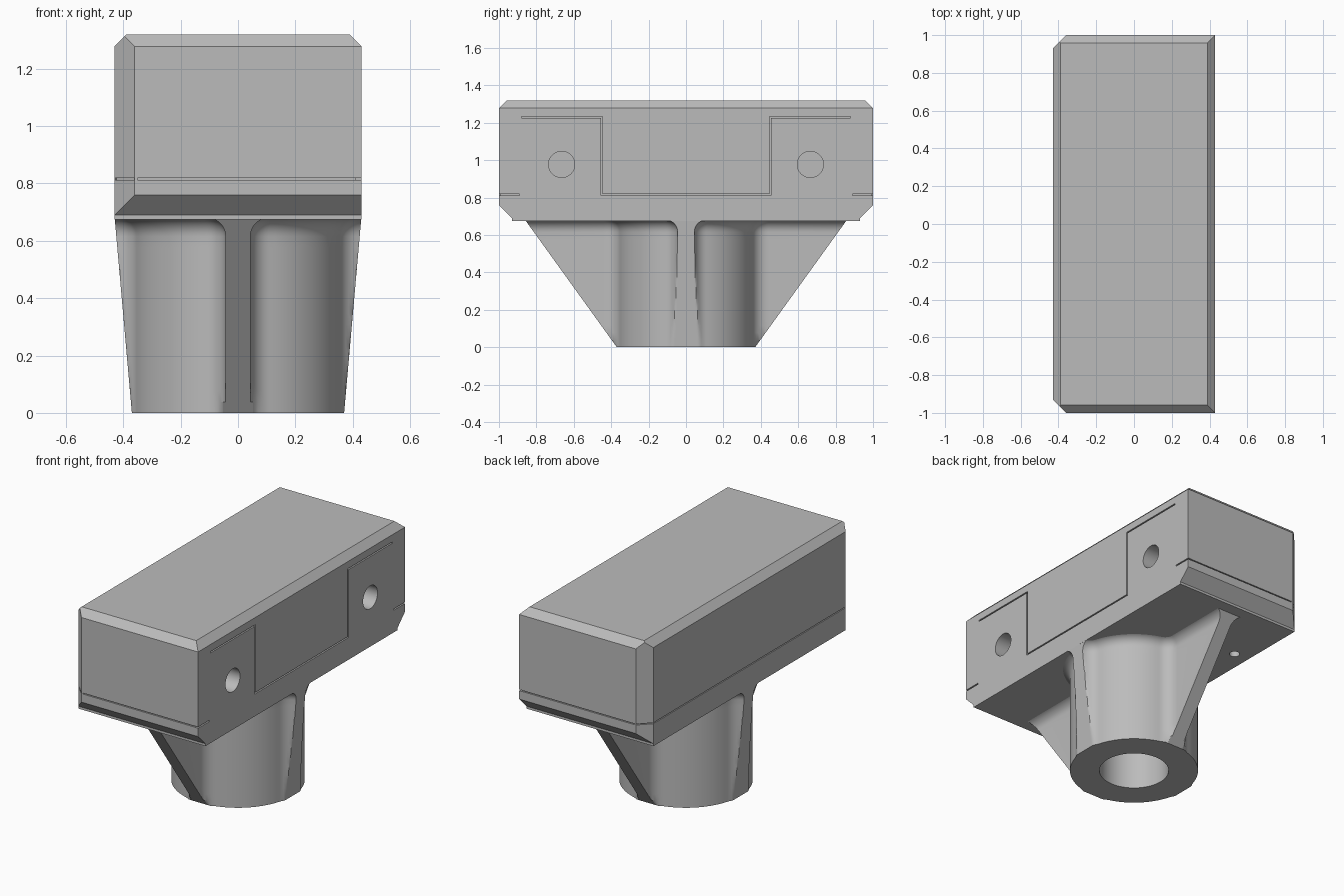
import bpy, bmesh, math
from mathutils import Matrix, Vector

if "Cube" in bpy.data.objects:
    bpy.data.objects.remove(bpy.data.objects["Cube"])

grey = bpy.data.materials.new("plain_grey")
grey.diffuse_color = (0.5, 0.5, 0.5, 1)
grey.use_nodes = True
grey.node_tree.nodes["Principled BSDF"].inputs["Base Color"].default_value = grey.diffuse_color


def finish(bm, name):
    bmesh.ops.recalc_face_normals(bm, faces=bm.faces)
    me = bpy.data.meshes.new(name)
    bm.to_mesh(me)
    bm.free()
    me.materials.append(grey)
    ob = bpy.data.objects.new(name, me)
    bpy.context.collection.objects.link(ob)
    return ob


def add_box(bm, x0, x1, y0, y1, z0, z1, turn=0):
    m = (Matrix.Translation(((x0 + x1) / 2, (y0 + y1) / 2, (z0 + z1) / 2))
         @ Matrix.Rotation(turn, 4, 'Z')
         @ Matrix.Diagonal((x1 - x0, y1 - y0, z1 - z0, 1)))
    bmesh.ops.create_cube(bm, size=1, matrix=m)


def add_cylinder(bm, centre, r, depth, axis='Z', n=48):
    m = Matrix.Translation(centre)
    if axis == 'X':
        m = m @ Matrix.Rotation(math.pi / 2, 4, 'Y')
    bmesh.ops.create_cone(bm, cap_ends=True, segments=n, radius1=r, radius2=r,
                          depth=depth, matrix=m)


def cut(ob, bm):
    cutter = finish(bm, ob.name + "_cutter")
    cutter.hide_render = True
    mod = ob.modifiers.new("cut", 'BOOLEAN')
    mod.operation, mod.solver, mod.use_self = 'DIFFERENCE', 'EXACT', True
    mod.object = cutter
    bpy.context.view_layer.objects.active = ob
    bpy.ops.object.modifier_apply(modifier="cut")
    bpy.data.objects.remove(cutter)


def smooth(ob):
    bpy.ops.object.select_all(action='DESELECT')
    ob.select_set(True)
    bpy.context.view_layer.objects.active = ob
    bpy.ops.object.shade_smooth_by_angle(angle=math.radians(30))


# Head block: a cube with its corners sliced off
bm = bmesh.new()
add_box(bm, -0.43, 0.43, -1, 1, 0.69, 1.32)
slices = []
for s in (-1, 1):
    slices += [((s * 0.43, 0, 1.278), (s, 0, 1)),      # top long edges
               ((0, s, 1.278), (0, s, 1)),             # top short edges
               ((-0.36, s, 0), (-1, s, 0)),            # rear upright edges
               ((0, s, 0.76), (0, s, -1))]             # bottom short edges
for co, no in slices:
    r = bmesh.ops.bisect_plane(bm, geom=bm.verts[:] + bm.edges[:] + bm.faces[:],
                               plane_co=co, plane_no=Vector(no).normalized(),
                               clear_outer=True)
    edges = [e for e in r['geom_cut'] if isinstance(e, bmesh.types.BMEdge)]
    bmesh.ops.contextual_create(bm, geom=edges)
head = finish(bm, "head_block")

# Seam grooves, side sockets
bm = bmesh.new()
SX, SZ, G = 0.41, 0.815, 0.004
add_box(bm, SX, 0.5, -0.45, 0.45, SZ - G, SZ + G)
add_box(bm, -0.5, -0.422, -0.92, 0.92, SZ - 0.003, SZ + 0.003)
for s in (-1, 1):
    def span(a, b):
        return sorted((s * a, s * b))
    add_box(bm, SX, 0.5, *span(0.446, 0.454), SZ - G, 1.234)
    add_box(bm, SX, 0.5, *span(0.45, 0.88), 1.226, 1.234)
    add_box(bm, SX, 0.5, *span(0.89, 1.1), SZ - G, SZ + G)
    add_box(bm, -0.35, 0.45, *span(0.992, 1.1), SZ - 0.003, SZ + 0.003)
    add_box(bm, -0.443, -0.347, *span(0.957, 0.973), SZ - 0.003, SZ + 0.003,
            turn=s * math.pi / 4)
    add_cylinder(bm, (0.43, s * 0.665, 0.977), 0.07, 0.4, 'X')
cut(head, bm)
smooth(head)

# Thin base plate with two small pin holes
bm = bmesh.new()
add_box(bm, -0.43, 0.43, -0.93, 0.93, 0.675, 0.69)
plate = finish(bm, "base_plate")
for target in (plate, head):
    bm = bmesh.new()
    for s in (-1, 1):
        add_cylinder(bm, (-0.33, s * 0.51, 0.7), 0.03, 0.3, n=24)
    cut(target, bm)
    smooth(target)

# Ribbed stem: lofted outline of a round tube with four filleted ribs
R, W, F, TOP, FLARE = 0.37, 0.043, 0.09, 0.68, 0.065


def outline(z, o):
    """Closed outline at height z, grown outward by o."""
    lx, ly = R + 0.06 * z / TOP, R + 0.49 * z / TOP
    r, w, f = R + o, W + o, F - o
    cx, cy = w + f, math.sqrt((r + f) ** 2 - (w + f) ** 2)
    a = math.atan2(cy, cx)
    end = a + math.pi
    half = [(w, 9)]
    for i in range(9):
        t = math.pi + (end - math.pi) * i / 8
        half.append((cx + f * math.cos(t), cy + f * math.sin(t)))
    for i in range(1, 9):
        t = a + (math.pi / 4 - a) * i / 8
        half.append((r * math.cos(t), r * math.sin(t)))
    quad = half + [(y, x) for x, y in half[-2::-1]]
    quad = [(min(x, lx), min(y, ly)) for x, y in quad]
    pts = list(quad)
    pts += [(x, -y) for x, y in quad[::-1]]
    pts += [(-x, -y) for x, y in quad]
    pts += [(-x, y) for x, y in quad[::-1]]
    return [(x, y, z) for x, y in pts]


levels = [((TOP - FLARE) * i / 16, 0) for i in range(17)]
for i in range(1, 9):
    t = i / 8 * math.pi / 2
    levels.append((TOP - FLARE + FLARE * math.sin(t), FLARE * (1 - math.cos(t))))
bm = bmesh.new()
rings = [[bm.verts.new(p) for p in outline(z, o)] for z, o in levels]
for lo, hi in zip(rings, rings[1:]):
    for i in range(len(lo)):
        j = (i + 1) % len(lo)
        bm.faces.new((lo[i], lo[j], hi[j], hi[i]))
bm.faces.new(rings[0])
bm.faces.new(rings[-1])
stem = finish(bm, "ribbed_stem")

# Round bore through the stem
bm = bmesh.new()
add_cylinder(bm, (0, 0, 0.4), 0.2, 1.2, n=64)
cut(stem, bm)
smooth(stem)
